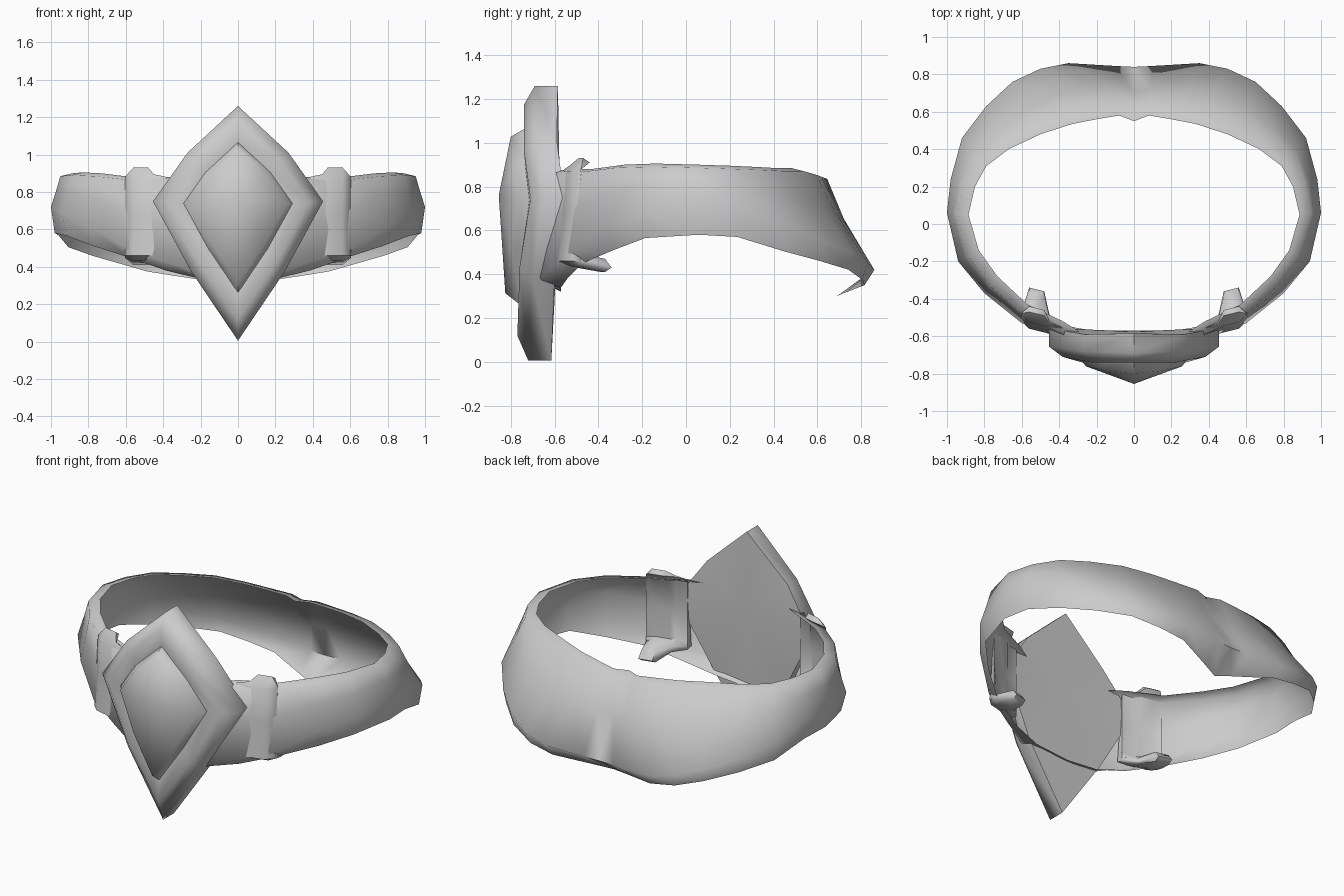
import bpy, bmesh, math
from mathutils import Vector

if "Cube" in bpy.data.objects:
    bpy.data.objects.remove(bpy.data.objects["Cube"])

metal = bpy.data.materials.new("grey_metal")
metal.diffuse_color = (0.6, 0.6, 0.6, 1)
metal.use_nodes = True
metal.node_tree.nodes["Principled BSDF"].inputs["Base Color"].default_value = metal.diffuse_color


def make_object(name, bm, angle=40, recalc=True):
    bmesh.ops.remove_doubles(bm, verts=bm.verts, dist=0.0005)
    if recalc:
        bmesh.ops.recalc_face_normals(bm, faces=bm.faces)
    mesh = bpy.data.meshes.new(name)
    bm.to_mesh(mesh)
    bm.free()
    mesh.materials.append(metal)
    ob = bpy.data.objects.new(name, mesh)
    bpy.context.collection.objects.link(ob)
    bpy.ops.object.select_all(action='DESELECT')
    ob.select_set(True)
    bpy.context.view_layer.objects.active = ob
    bpy.ops.object.shade_smooth_by_angle(angle=math.radians(angle))
    return ob


def loft(bm, rings, wrap=False, closed=True):
    """Bridge rows of points; wrap joins the last row to the first."""
    vs = [[bm.verts.new(p) for p in r] for r in rings]
    pairs = list(zip(vs, vs[1:])) + ([(vs[-1], vs[0])] if wrap else [])
    for a, b in pairs:
        n = len(a)
        for i in range(n if closed else n - 1):
            j = (i + 1) % n
            bm.faces.new((b[i], b[j], a[j], a[i]))
    return vs


# Band: outer x y, inner top x y, top z, widest z, bottom z, bottom inset
stations = [
    (0, -.68, 0, -.63, .87, .37, .32, .11),
    (.22, -.68, .22, -.62, .87, .37, .34, .11),
    (.40, -.61, .38, -.52, .88, .43, .38, .07),
    (.60, -.53, .57, -.43, .88, .50, .45, .06),
    (.80, -.37, .73, -.28, .90, .62, .51, .05),
    (.94, -.20, .83, -.14, .905, .68, .565, .03),
    (1.0, .06, .885, .05, .90, .72, .58, .02),
    (.98, .24, .85, .20, .895, .70, .57, .02),
    (.92, .46, .79, .31, .89, .62, .505, .02),
    (.79, .63, .67, .40, .885, .55, .46, .02),
    (.65, .76, .50, .48, .885, .50, .42, .02),
    (.50, .83, .33, .535, .87, .45, .375, .03),
    (.35, .86, .20, .56, .86, .42, .35, .05),
    (.10, .845, .08, .58, .85, .41, .315, .12),
    (0, .84, 0, .55, .85, .41, .30, .15),
]


def band_section(px, py, qx, qy, zt, zm, zb, inset):
    """Bent sheet: bottom lip, widest line, wall, shoulder, folded top rim."""
    p, q = Vector((px, py)), Vector((qx, qy))
    inward = (q - p).normalized()
    t = q - inward * min(.065, (q - p).length * .8)
    n = t.lerp(p, .38)
    b = p + inward * inset
    return [(*b, zb), (*p, zm), (*n, zt + (zm - zt) * .45), (*t, zt - .015), (*q, zt)]


half = [band_section(*s) for s in stations]
other = [[(-x, y, z) for x, y, z in r] for r in half[-2:0:-1]]
bm = bmesh.new()
loft(bm, half + other, wrap=True, closed=False)
make_object("belt_band", bm, 80, recalc=False)

# Slim strap loops beside the buckle, with small tabs above and below
profile = [(-.02, .46), (0, .68), (.015, .87), (.07, .93), (.10, .91), (.05, .87),
           (.02, .68), (.03, .50), (.17, .47), (.20, .43), (.17, .41), (.03, .435)]
for side, name in ((1, "strap_loop_right"), (-1, "strap_loop_left")):
    rings = []
    for x, tab, sink in ((.38, 0, .01), (.45, .3, 0), (.48, 1, 0), (.56, 1, 0), (.605, 0, .03)):
        y0 = -.575 + (x - .42) * .25 + sink
        ring = []
        for d, z in profile:
            zc, dc = min(max(z, .45), .88), min(d, .02)
            ring.append((side * x, y0 + dc + (d - dc) * tab, zc + (z - zc) * tab))
        rings.append(ring)
    bm = bmesh.new()
    vs = loft(bm, rings)
    bm.faces.new(vs[0])
    bm.faces.new(vs[-1])
    make_object(name, bm, 60)

# Diamond buckle: right half outline from top to bottom, scaled per ring
outline = [(0, 1.26), (.27, 1.01), (.455, .75), (.25, .375), (0, .005)]
CZ = .72


def diamond_ring(scale, depths):
    pts = [(x * scale, y, CZ + (z - CZ) * scale) for (x, z), y in zip(outline, depths)]
    return pts + [(-x, y, z) for x, y, z in pts[3:0:-1]]


def cap(bm, ring, centre):
    c = bm.verts.new(centre)
    for i in range(len(ring)):
        bm.faces.new((ring[i], ring[(i + 1) % len(ring)], c))


bm = bmesh.new()
vs = loft(bm, [
    diamond_ring(1, (-.585, -.59, -.555, -.60, -.615)),
    diamond_ring(1, (-.69, -.68, -.655, -.70, -.72)),
    diamond_ring(.84, (-.74, -.74, -.71, -.76, -.77)),
    diamond_ring(.64, (-.735, -.735, -.715, -.75, -.76)),
])
cap(bm, vs[0], (0, -.575, .75))
make_object("buckle_frame", bm, 70)

# Raised centre stone with a sloped edge
bm = bmesh.new()
vs = loft(bm, [
    diamond_ring(.65, (-.725, -.725, -.70, -.74, -.75)),
    diamond_ring(.57, (-.80, -.785, -.76, -.80, -.825)),
])
cap(bm, vs[1], (0, -.855, .76))
make_object("buckle_stone", bm, 70)
